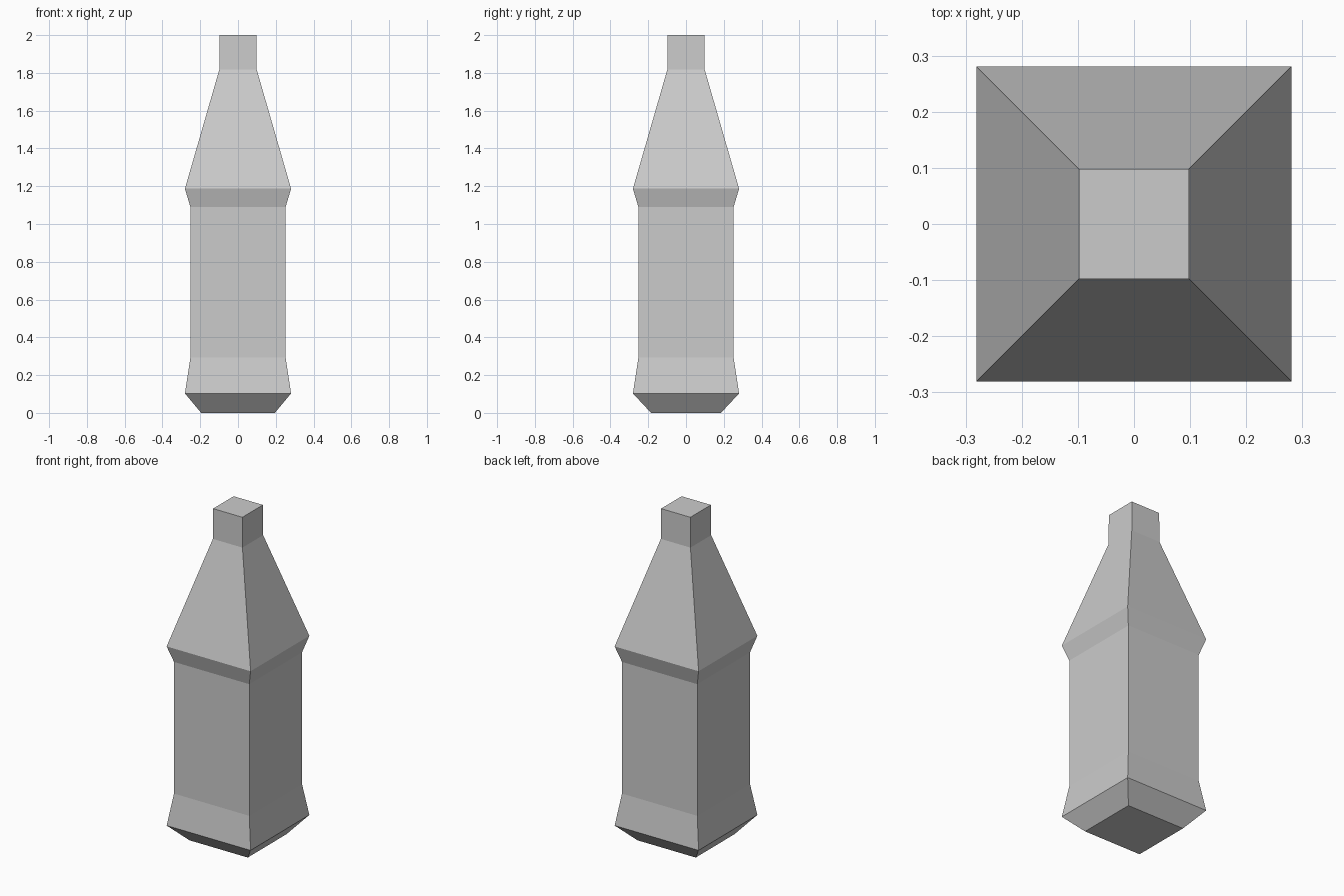
import bpy, bmesh

if "Cube" in bpy.data.objects:
    bpy.data.objects.remove(bpy.data.objects["Cube"])

# Square bottle profile: (z, half width in x, half width in y)
PROFILE = [
    (0.00, 0.195, 0.185),   # base
    (0.103, 0.281, 0.281),  # lower rim
    (0.293, 0.252, 0.252),  # body bottom
    (1.09, 0.252, 0.252),   # body top
    (1.187, 0.281, 0.281),  # shoulder rim
    (1.817, 0.099, 0.099),  # neck bottom
    (2.00, 0.098, 0.098),   # neck top
]

# Stack of square rings, bridged into one closed body
bm = bmesh.new()
rings = []
for z, hx, hy in PROFILE:
    rings.append([bm.verts.new((sx * hx, sy * hy, z))
                  for sx, sy in ((-1, -1), (1, -1), (1, 1), (-1, 1))])
for low, high in zip(rings, rings[1:]):
    for i in range(4):
        j = (i + 1) % 4
        bm.faces.new((low[i], low[j], high[j], high[i]))

# Flat caps
bm.faces.new(rings[0][::-1])
bm.faces.new(rings[-1])
bmesh.ops.recalc_face_normals(bm, faces=bm.faces[:])

mesh = bpy.data.meshes.new("bottle")
bm.to_mesh(mesh)
bm.free()
bottle = bpy.data.objects.new("bottle", mesh)
bpy.context.collection.objects.link(bottle)
